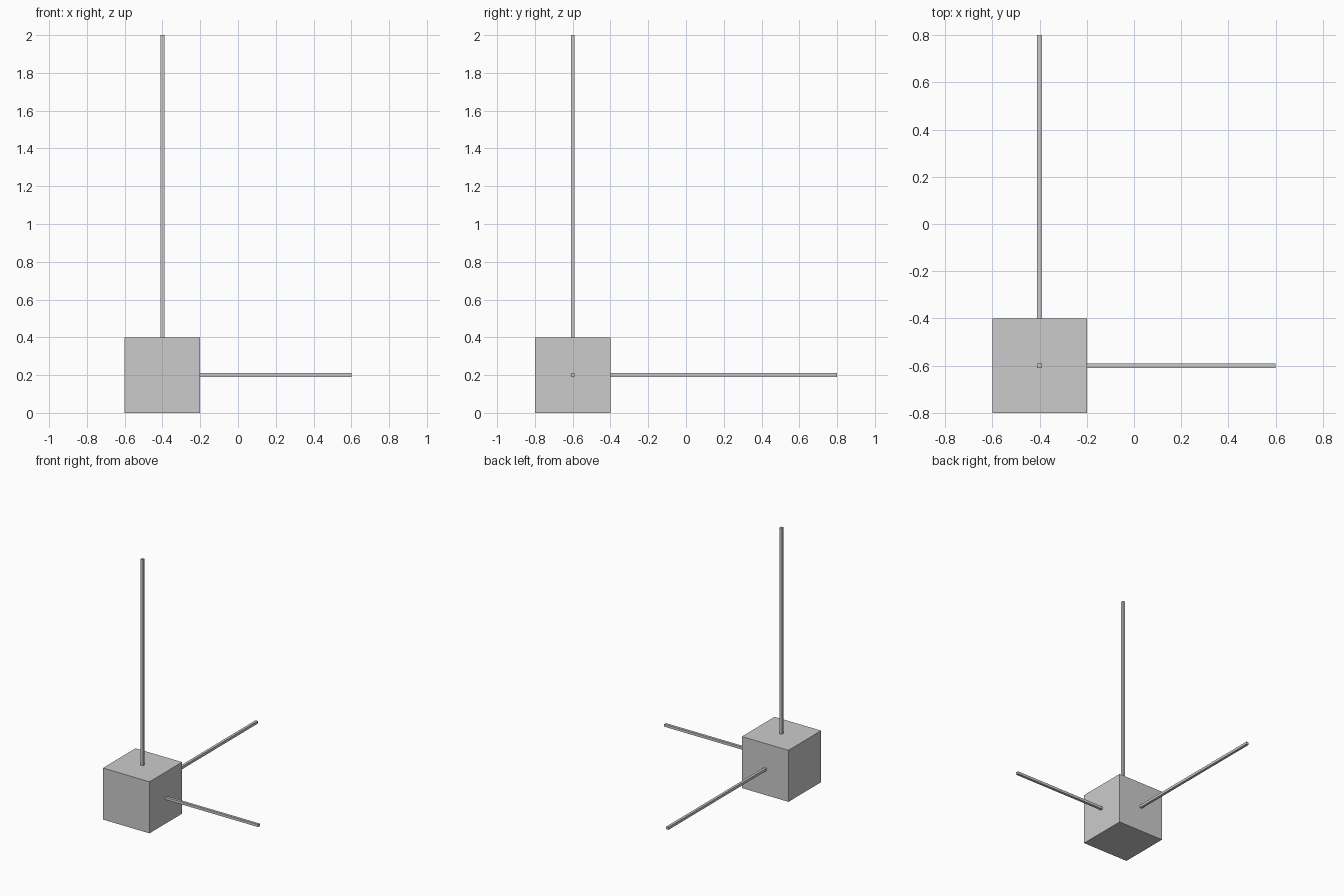
import bpy
from mathutils import Vector

if "Cube" in bpy.data.objects:
    bpy.data.objects.remove(bpy.data.objects["Cube"])

CENTRE = Vector((-0.4, -0.6, 0.2))  # middle of the block
HALF = 0.2                          # half the block's edge
THICK = 0.02                        # rod thickness


def box(name, location, size):
    bpy.ops.mesh.primitive_cube_add(size=1, location=location)
    obj = bpy.context.object
    obj.name = name
    obj.scale = size
    bpy.ops.object.transform_apply(location=False, rotation=False, scale=True)
    return obj


# Corner block
box("block", CENTRE, (2 * HALF,) * 3)

# Square rods running out of three faces, one along each axis
for axis, (name, length) in enumerate((("side_rod", 0.8), ("back_rod", 1.2), ("upright_rod", 1.6))):
    size = [THICK] * 3
    size[axis] = length
    location = CENTRE.copy()
    location[axis] += HALF + length / 2
    box(name, location, size)
